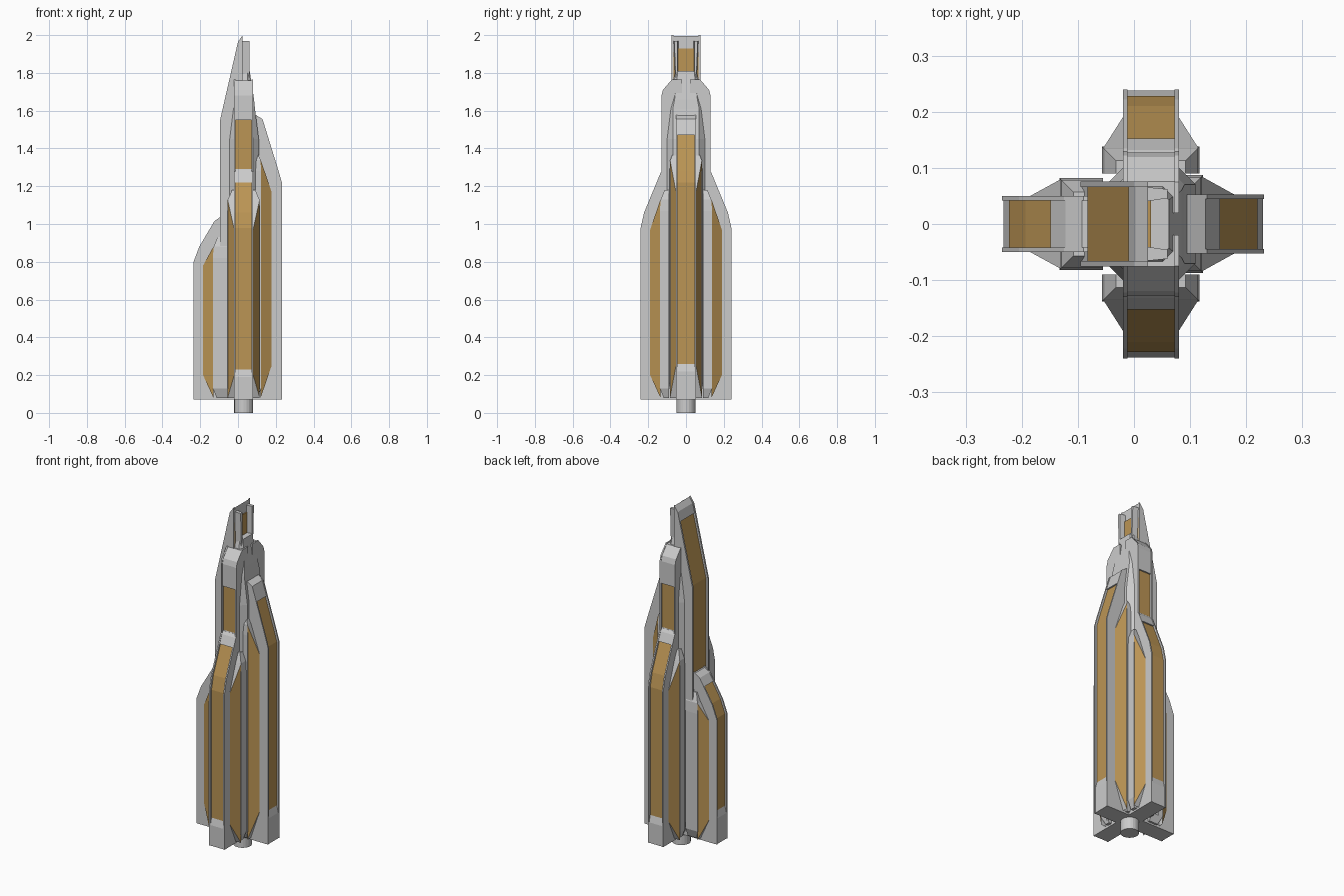
import bpy, bmesh, math
from mathutils import Matrix, Vector

if "Cube" in bpy.data.objects:
    bpy.data.objects.remove(bpy.data.objects["Cube"])

gold = bpy.data.materials.new("gold")
gold.diffuse_color = (0.50, 0.30, 0.09, 1)
gold.use_nodes = True
gold.node_tree.nodes["Principled BSDF"].inputs["Base Color"].default_value = gold.diffuse_color


def place(x, angle):
    return Matrix.Translation((x, 0, 0)) @ Matrix.Rotation(math.radians(angle), 4, 'Z')


def finish(name, bm, mat=None, m=None):
    bmesh.ops.recalc_face_normals(bm, faces=bm.faces[:])
    me = bpy.data.meshes.new(name)
    bm.to_mesh(me)
    bm.free()
    ob = bpy.data.objects.new(name, me)
    bpy.context.collection.objects.link(ob)
    if m is not None:
        me.transform(m)
    if mat:
        me.materials.append(mat)
    return ob


def loft(name, rings, mat=None, m=None):
    """Skin a stack of equal-length point rings and cap both ends."""
    bm = bmesh.new()
    vs = [[bm.verts.new(p) for p in r] for r in rings]
    n = len(rings[0])
    for a, b in zip(vs, vs[1:]):
        for i in range(n):
            bm.faces.new((a[i], a[(i + 1) % n], b[(i + 1) % n], b[i]))
    bm.faces.new(vs[0])
    bm.faces.new(vs[-1])
    return finish(name, bm, mat, m)


def prism(name, pts, y0, y1, mat=None, m=None):
    """Extrude a (distance, height) outline sideways."""
    return loft(name, [[(d, y, z) for d, z in pts] for y in (y0, y1)], mat, m)


def box(name, x0, x1, y0, y1, z0, z1, mat=None, m=None):
    return prism(name, [(x0, z0), (x1, z0), (x1, z1), (x0, z1)], y0, y1, mat, m)


def d_at(profile, z):
    for (d0, z0), (d1, z1) in zip(profile, profile[1:]):
        if z0 <= z <= z1:
            return d0 + (d1 - d0) * (z - z0) / (z1 - z0)
    return profile[-1][0]


def section(profile, za, zb, inner, shift):
    mid = [(d, z) for d, z in profile if za < z < zb]
    outer = [(d_at(profile, za), za)] + mid + [(d_at(profile, zb), zb)]
    return [(d - shift, z) for d, z in outer] + [(inner, zb), (inner, za)]


def fin(name, m, profile, hw, g0, g1, inner, lip=0.008):
    """Two side rails holding a base block, a gold strip and a cap."""
    z0, z1 = profile[0][1], profile[-1][1]
    full = section(profile, z0, z1, inner, 0)
    w = hw - lip
    for s, tag in ((-1, "a"), (1, "b")):
        prism(f"{name}_rail_{tag}", full, s * w, s * hw, None, m)
    base = section(profile, z0, g0, inner, 0.002)
    base[1] = (base[1][0] - 0.010, g0)
    base.insert(1, (base[0][0], g0 - 0.04))
    prism(name + "_base", base, -w, w, None, m)
    prism(name + "_gold_strip", section(profile, g0, g1, inner, 0.012), -w, w, gold, m)
    prism(name + "_cap", section(profile, g1, z1 - 0.004, inner, 0.003), -w, w, None, m)


def flank(name, m, d0, d1, zi, zo, wi, wo, post_in):
    """Sloped gold side panels with a grey chamfered post behind them."""
    for s, tag in ((-1, "a"), (1, "b")):
        def ring(d, w, z):
            return [(d, s * 0.02, z[0]), (d, s * w, z[0]), (d, s * w, z[1]), (d, s * 0.02, z[1])]
        ob = loft(f"{name}_side_panel_{tag}", [ring(d0, wi, zi), ring(d1, wo, zo)], None, m)
        ob.data.materials.append(None)
        ob.data.materials.append(gold)
        ob.data.polygons[1].material_index = 1
        b, t = 0.13, zi[1]

        def level(z, inset):
            e = d0 + 0.003 - inset
            return [(post_in, s * 0.02, z), (e, s * 0.02, z),
                    (e, s * (wi + 0.002 - inset), z), (post_in, s * (wi + 0.002 - inset), z)]
        loft(f"{name}_post_{tag}", [level(b - 0.05, 0.02), level(b, 0), level(t - 0.06, 0),
                                    level(t, 0.004), level(t + 0.05, 0.025)], None, m)


# Round stub under the centre
bm = bmesh.new()
bmesh.ops.create_cone(bm, cap_ends=True, segments=20, radius1=0.05, radius2=0.05, depth=0.12,
                      matrix=Matrix.Translation((0.03, 0, 0.06)))
finish("bottom_stub", bm)


# Eight-sided core tapering to the head
def octagon(cx, hx, hy, c, z):
    q = [(hx, hy - c), (hx - c, hy), (c - hx, hy), (-hx, hy - c)]
    return [(cx + x, y, z) for x, y in q + [(-x, -y) for x, y in q]]


loft("core", [octagon(0.03, 0.055, 0.07, 0.025, 0.08), octagon(0.03, 0.08, 0.105, 0.035, 0.16),
              octagon(0.03, 0.08, 0.105, 0.035, 1.45), octagon(0.03, 0.06, 0.105, 0.035, 1.61),
              octagon(0.03, 0.055, 0.09, 0.03, 1.66), octagon(0.02, 0.042, 0.055, 0.012, 1.81)])

# Front and back fins, lower and upper
for name, ang in (("front", -90), ("back", 90)):
    m = place(0.03, ang)
    fin(name + "_fin", m, [(0.24, 0.07), (0.24, 0.98), (0.222, 1.06), (0.135, 1.27), (0.12, 1.29)],
        0.05, 0.23, 1.22, 0.02)
    flank(name + "_fin", m, 0.135, 0.19, (0.08, 1.13), (0.2, 0.97), 0.085, 0.05, 0.09)
    fin(name + "_upper_fin", m, [(0.13, 1.0), (0.13, 1.68), (0.122, 1.71), (0.075, 1.765)],
        0.05, 1.29, 1.55, 0.02)

# Right fin
m = place(0, 0)
fin("right_fin", m, [(0.232, 0.07), (0.232, 1.22), (0.215, 1.28), (0.13, 1.555), (0.09, 1.58)],
    0.053, 0.26, 1.47, 0.03)
flank("right_fin", m, 0.12, 0.178, (0.08, 1.34), (0.25, 1.17), 0.085, 0.053, 0.085)

# Left fin, the shortest
m = place(0, 180)
fin("left_fin", m, [(0.235, 0.07), (0.235, 0.8), (0.205, 0.88), (0.125, 1.015), (0.09, 1.04)],
    0.05, 0.26, 0.97, 0.02)
flank("left_fin", m, 0.13, 0.185, (0.08, 0.88), (0.2, 0.78), 0.08, 0.05, 0.055)

# Tall blade above the left fin
fin("tall_blade", m, [(0.095, 0.3), (0.095, 1.55), (0.0, 1.965), (-0.025, 2.0)],
    0.076, 0.95, 1.91, -0.025, 0.01)

# Open recess on the inner face of the blade tip
for s, tag in ((-1, "a"), (1, "b")):
    loft(f"tip_cheek_{tag}", [
        [(0.02, s * 0.04, z), (0.06, s * 0.046, z), (0.06, s * (wo - 0.004), z), (0.02, s * wo, z)]
        for z, wo in ((1.76, 0.058), (1.97, 0.066))])
box("tip_recess_floor", 0.02, 0.058, -0.045, 0.045, 1.74, 1.81)
box("tip_gold_panel", 0.02, 0.03, -0.044, 0.044, 1.81, 1.93, gold)
